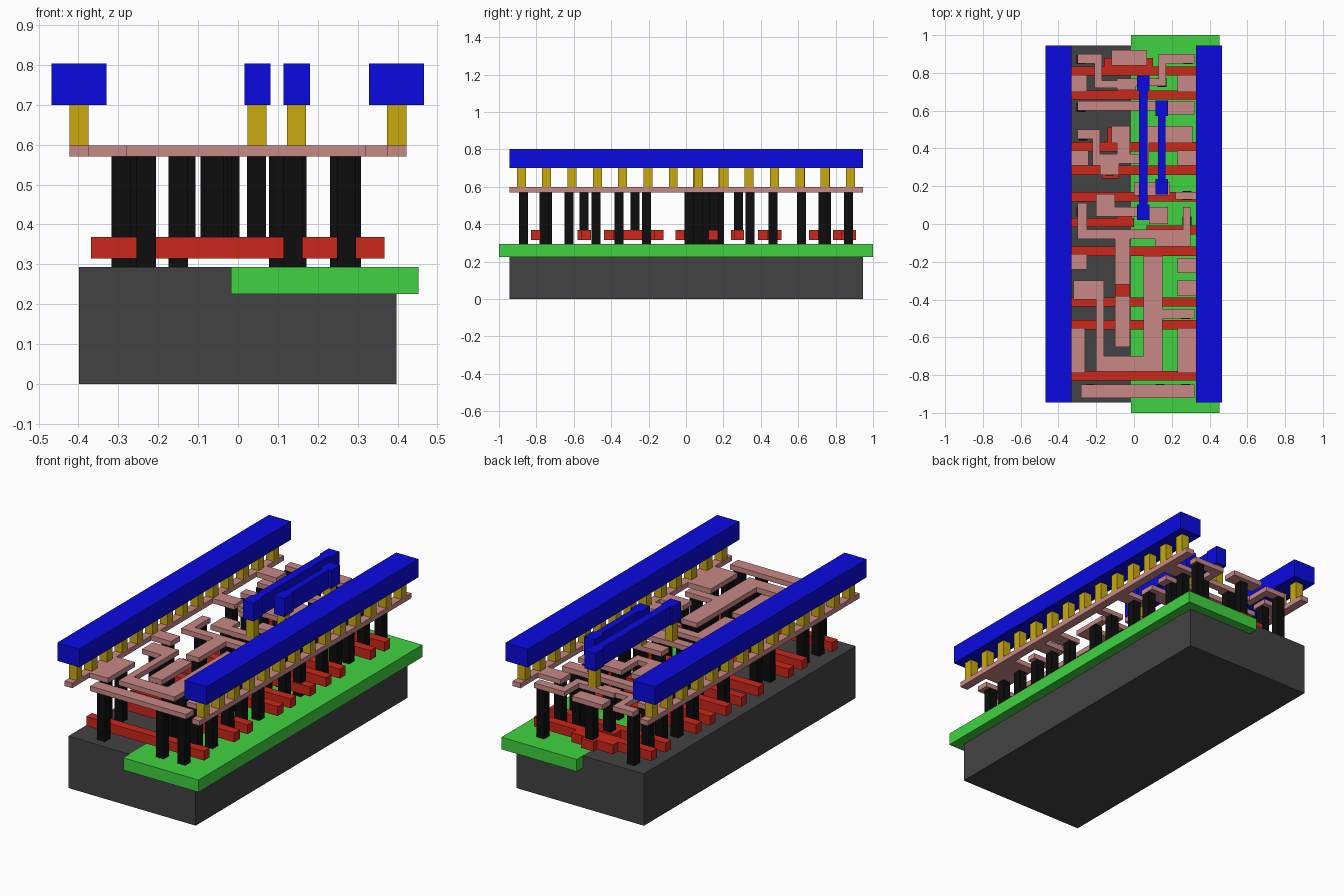
import bpy, bmesh

def layer(name, rects, z0, z1, color):
    """One object made of boxes; rects are (x0, x1, y0, y1) in hundredths."""
    bm = bmesh.new()
    for x0, x1, y0, y1 in rects:
        v = bmesh.ops.create_cube(bm, size=1)["verts"]
        for p in v:
            p.co = ((x0 if p.co.x < 0 else x1) / 100,
                    (y0 if p.co.y < 0 else y1) / 100,
                    z0 if p.co.z < 0 else z1)
    me = bpy.data.meshes.new(name)
    bm.to_mesh(me)
    bm.free()
    ob = bpy.data.objects.new(name, me)
    bpy.context.collection.objects.link(ob)
    mat = bpy.data.materials.get(str(color)) or bpy.data.materials.new(str(color))
    mat.diffuse_color = (*color, 1)
    me.materials.append(mat)
    return ob

def squares(points, h=2.4):
    return [(x - h, x + h, y - h, y + h) for x, y in points]

GREY, GREEN, RED = (.055, .055, .055), (.05, .65, .05), (.6, .02, .01)
BLACK, PINK = (.004, .004, .004), (.58, .25, .24)
GOLD, BLUE = (.58, .4, .004), (.003, .003, .75)

# Base block and the well set into its right side
layer("substrate", [(-39.9, 39.7, -94.5, 94.5)], 0, .293, GREY)
layer("well", [(-1.7, 45.3, -100, 100)], .225, .2935, GREEN)

# Gate bars running across, plus their contact pads
gates = [(-36.8, 36.7, y - 2.5, y + 2.5)
         for y in (-80.3, -53.3, -41.3, -14.5, 14.5, 28.5, 41, 68.3, 81)]
gates += [(-36.8, 0, -1.5, 3.2), (6.5, 36.7, -5.5, -.7)]
pads = [(-10, -2, -41, -15), (-10, -2, -58, -51), (-16, 10, 79, 88), (-6, 2, 84, 91),
        (-14, -5, 41, 51), (-9, 1, 68, 77), (-9, -1, 0, 9), (-17, -8, 24, 31),
        (0, 9, 13, 20)]
layer("gates", gates + pads, .315, .368, RED)

# Contact plugs standing on the base and on the gates
left = [(-23, -87), (-29.3, -76), (-29.3, -62.5), (-27, -35.7), (-29, -21), (-28, 6.5),
        (-15, 11), (-28, 34.2), (-27, 46.5), (-28, 74), (-28, 61.8), (-28, 87)]
right = [(13.8, -87), (27.2, -87), (27.2, -76), (27.2, -62.5), (27.2, -48), (27.2, -35.7),
         (27.2, -21), (10.2, -74), (10.2, -62.5), (10.2, -35.7), (10.2, -21), (28, 1.5),
         (13, 6.5), (28, 15), (14.8, 18), (28.5, 34.2), (28.5, 46.5), (10.2, 46.5),
         (25.5, 61.8), (27.2, 73.3), (14.8, 75), (28.5, 87)]
layer("base_plugs", squares(left + right), .293, .57, BLACK)
layer("gate_plugs", squares([(-6, -54.5), (-6, -27.3), (-2, 87), (-4, 74), (-7, 46.5),
                             (-5, 6.5), (-13, 28), (4.6, 17)]), .368, .57, BLACK)

# Lower metal: side rails with stubs, then the signal routes
rails = [(-42.3, -37.5, -94.5, 94.5), (37.3, 42.2, -94.5, 94.5)]
stubs = [(-42, -25, 70, 79), (23, 42, 70, 79), (-42, -24, 31, 39), (23, 42, 31, 39),
         (22, 42, 13, 17), (-42, -25, -24, -16), (23, 42, -26, -18),
         (-42, -26, -79, -55), (23, 42, -79, -55), (23, 42, -38, -30)]
upper = [(-30, -17, 85, 90), (-21, -17, 72, 90), (-21, -9, 72, 76), (-9, 1, 71, 77),
         (-12, 7, 84, 92), (13, 32, 85, 90), (13, 17, 73, 90), (1, 17, 73, 77),
         (-30, 32, 60, 65), (18, 32, 58, 65), (-12, -2, 43, 52), (6, 31, 43, 52),
         (-9, -2, 33, 52), (-30, -18, 45, 50), (-22, -18, 31, 50), (-22, 8, 32, 37),
         (-18, -8, 26, 32), (4, 8, 32, 52), (0, 19, 15, 22)]
lower = [(-20, -10, 4, 16), (-20, 8, 4, 9), (-30, -25, -8, 11), (-30, 30, -8, -3),
         (26, 30, -12, 9), (8, 18, 0, 9), (11, 30, -12, -8), (-10, -2, -32, -8),
         (-10, -2, -65, -38), (-32, -16, -40, -30), (-20, -16, -78, -30),
         (-20, 15, -78, -70), (5, 15, -78, -17), (15, 32, -50, -45), (-28, 32, -92, -85)]
layer("metal_rails", rails + stubs, .57, .598, PINK)
layer("metal_routes", upper + lower, .57, .598, PINK)

# Vias between the two metal levels
rows = [(x, -88 + 13.53 * k) for x in (-39.9, 39.8) for k in range(14)]
inner = [(4.8, 74.7), (4.8, 6.2), (14.7, 61.2), (14.7, 19.8)]
layer("vias", squares(rows + inner), .598, .70, GOLD)

# Upper metal: two wide rails and two dumbbell-shaped links
layer("top_rails", [(-46.8, -33, -94.5, 94.5), (32.8, 46.6, -94.5, 94.5)], .70, .803, BLUE)
for name, x, w, y0, y1 in (("long_link", 4.9, 2.3, 2.2, 78.7),
                           ("short_link", 14.7, 1.9, 15.7, 65.3)):
    layer(name, [(x - w, x + w, y0 + 4, y1 - 4), (x - 3.3, x + 3.3, y0, y0 + 8),
                 (x - 3.3, x + 3.3, y1 - 8, y1)], .70, .803, BLUE)
